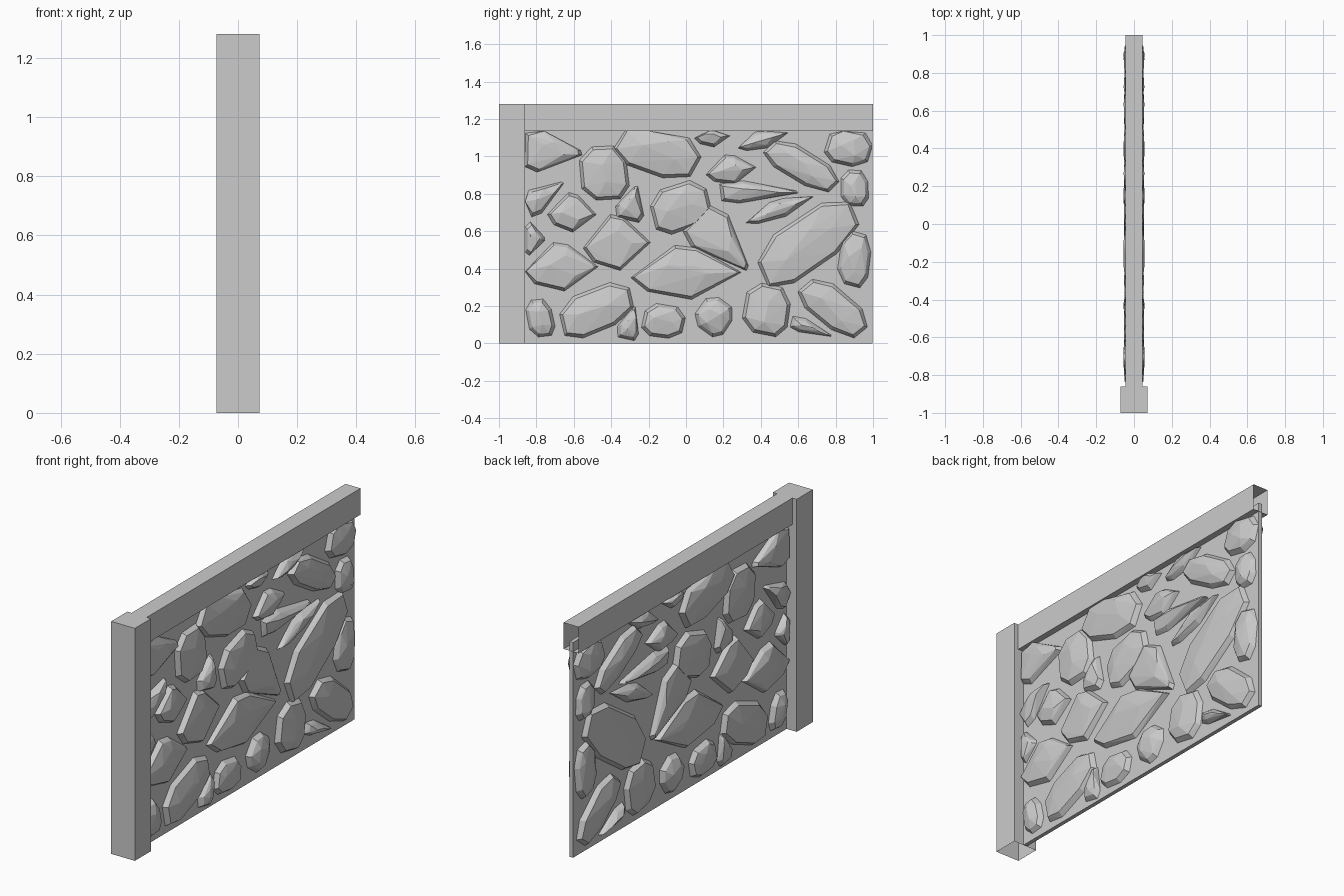
import bpy
import bmesh
import random
from math import radians
from mathutils import Matrix, Vector

random.seed(4)

default_cube = bpy.data.objects.get("Cube")
if default_cube:
    bpy.data.objects.remove(default_cube, do_unlink=True)

# Single stone-grey material
GREY = (0.6, 0.6, 0.6, 1.0)
stone_grey = bpy.data.materials.new("stone_grey")
stone_grey.use_nodes = True
stone_grey.diffuse_color = GREY
stone_grey.node_tree.nodes["Principled BSDF"].inputs["Base Color"].default_value = GREY

# Main dimensions
POST_END = -0.86
RAIL_BOTTOM = 1.135
HEIGHT = 1.28
CORE = 0.011


def finish(name, bm):
    """Turn a bmesh into a flat-shaded grey object."""
    mesh = bpy.data.meshes.new(name)
    bm.to_mesh(mesh)
    bm.free()
    mesh.materials.append(stone_grey)
    obj = bpy.data.objects.new(name, mesh)
    bpy.context.collection.objects.link(obj)
    return obj


def box(name, half_x, y_range, z_range, open_side=None):
    """Box centred on x; the face whose normal matches open_side is left out."""
    bm = bmesh.new()
    size = Vector((2 * half_x, y_range[1] - y_range[0], z_range[1] - z_range[0]))
    centre = Vector((0, sum(y_range) / 2, sum(z_range) / 2))
    bmesh.ops.create_cube(bm, size=1, matrix=Matrix.Translation(centre) @ Matrix.Diagonal(size).to_4x4())
    bm.normal_update()
    if open_side:
        gone = [f for f in bm.faces if f.normal.dot(Vector(open_side)) > 0.9]
        bmesh.ops.delete(bm, geom=gone, context="FACES")
    return finish(name, bm)


# Post, top rail and thin wall core
box("end_post", 0.072, (-1, POST_END), (0, HEIGHT), open_side=(0, 0, -1))
box("top_rail", 0.046, (POST_END, 1), (RAIL_BOTTOM, HEIGHT), open_side=(0, 1, 0))
box("wall_core", CORE, (POST_END, 0.998), (0, RAIL_BOTTOM + 0.05))

# Stone outlines in a unit square, long axis first
block = [(-1, -.5), (-.9, .5), (-.4, 1), (.6, .9), (1, .3), (.9, -.6), (.3, -1), (-.6, -.95)]
lozenge = [(-1, -.2), (-.2, 1), (.2, .9), (1, 0), (.1, -1), (-.7, -.7)]
wedge = [(-1, .7), (-.95, -.8), (-.5, -1), (1, -.1), (.95, .1), (-.4, 1)]

# Each stone: outline, y, z, length, width, turn in degrees
courses = {
    "bottom_course": [
        (block, -.78, .135, .21, .14, 105),
        (block, -.48, .18, .42, .23, 24),
        (wedge, -.30, .11, .18, .12, 75),
        (block, -.12, .12, .23, .18, -5),
        (block, .15, .145, .2, .19, 60),
        (block, .43, .18, .28, .25, 85),
        (wedge, .67, .08, .23, .08, -20),
        (block, .79, .19, .41, .2, -38),
    ],
    "lower_course": [
        (lozenge, -.67, .41, .4, .26, 0),
        (wedge, -.81, .56, .11, .18, 0),
        (lozenge, -.37, .54, .36, .3, 0),
        (lozenge, 0, .38, .59, .29, 0),
        (wedge, .19, .54, .4, .26, -45),
        (block, .65, .54, .62, .28, 36),
        (block, .9, .45, .3, .17, 85),
    ],
    "middle_course": [
        (wedge, -.76, .79, .25, .14, 35),
        (lozenge, -.61, .7, .26, .21, -5),
        (block, -.44, .91, .3, .26, 100),
        (wedge, -.29, .75, .19, .16, 75),
        (block, -.03, .73, .33, .25, 22),
        (wedge, .39, .81, .42, .12, 0),
        (lozenge, .5, .72, .39, .1, 20),
        (lozenge, .24, .93, .27, .16, 5),
        (block, .62, .95, .43, .17, -30),
        (block, .9, .83, .2, .15, 95),
    ],
    "upper_course": [
        (wedge, -.71, 1.03, .31, .24, -4),
        (block, -.15, 1.03, .46, .26, -18),
        (lozenge, .14, 1.11, .19, .12, 0),
        (lozenge, .41, 1.09, .28, .1, 15),
        (block, .87, 1.05, .25, .2, -10),
    ],
}


def add_stone(bm, outline, y, z, length, width, turn):
    """Faceted stone passing through the wall, equal on both sides."""
    half = Vector((length / 2, width / 2))
    spin = Matrix.Rotation(radians(turn), 2)

    def place(unit, inset, depth):
        # Inset in real units, then turn, and keep clear of post and rail
        scale = [max(h - inset, h * 0.6) for h in half]
        flat = spin @ Vector((unit[0] * scale[0], unit[1] * scale[1]))
        across = min(max(y + flat.x, POST_END), 1)
        up = min(z + flat.y, RAIL_BOTTOM)
        return [bm.verts.new((side * depth, across, up)) for side in (-1, 1)]

    verts = []
    for unit in outline:
        verts += place(unit, 0, CORE)
        verts += place(unit, 0.017, 0.036 + random.uniform(-0.003, 0.003))
    # Crest points give the broad, uneven facets
    for unit in ((-.4, .1), (.1, .35), (.4, -.2)):
        nudge = (unit[0] + random.uniform(-.1, .1), unit[1] + random.uniform(-.2, .2))
        verts += place(nudge, 0, random.uniform(0.046, 0.056))
    hull = bmesh.ops.convex_hull(bm, input=verts)
    spare = {v for v in hull["geom_interior"] + hull["geom_unused"] if isinstance(v, bmesh.types.BMVert)}
    bmesh.ops.delete(bm, geom=list(spare), context="VERTS")


# Stones, one object per course
for course_name, stones in courses.items():
    bm = bmesh.new()
    for stone in stones:
        add_stone(bm, *stone)
    bmesh.ops.recalc_face_normals(bm, faces=bm.faces[:])
    finish(course_name + "_stones", bm)
